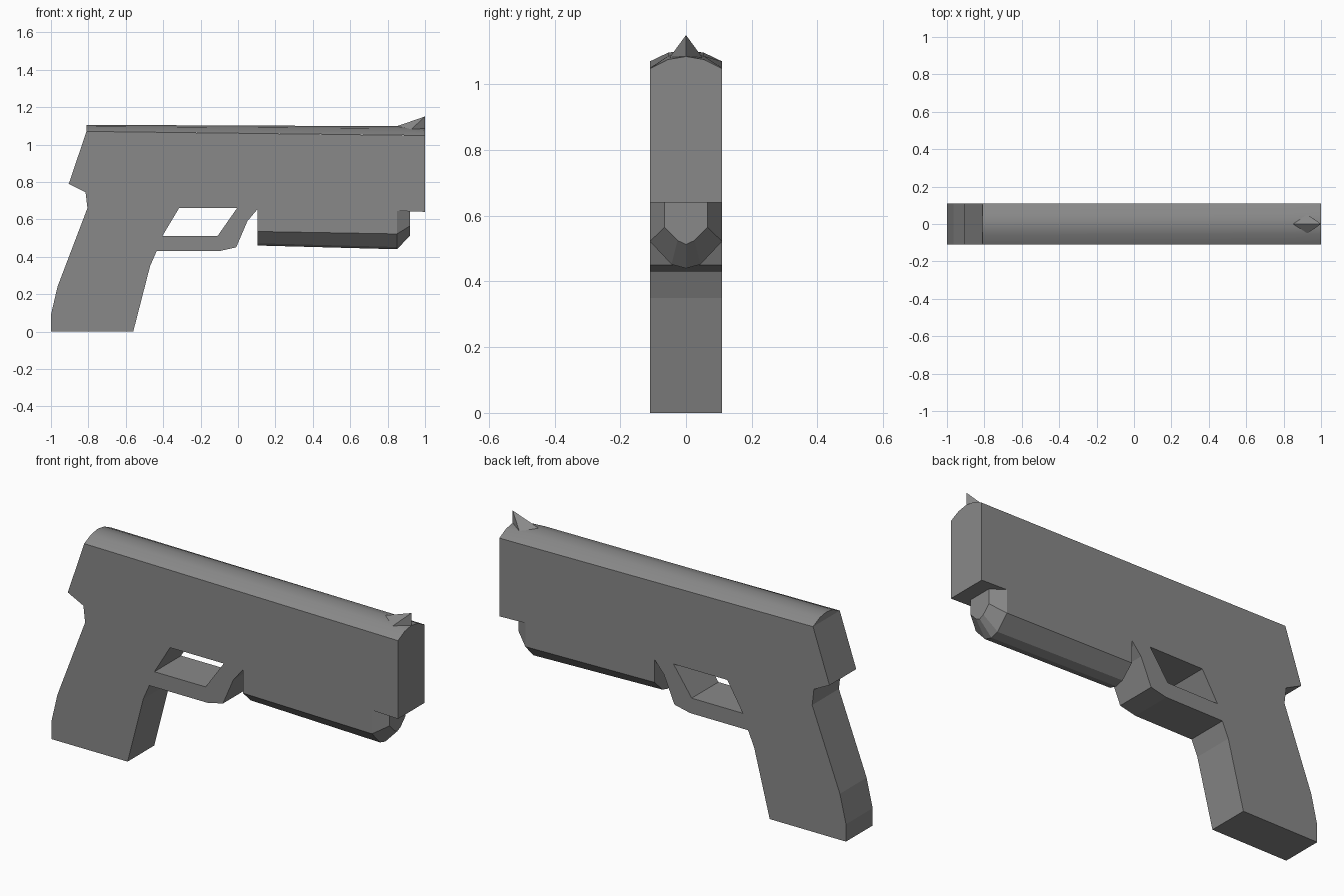
import bpy
import bmesh

if "Cube" in bpy.data.objects:
    bpy.data.objects.remove(bpy.data.objects["Cube"], do_unlink=True)

HALF = 0.11  # half thickness of the whole model

grey = bpy.data.materials.new("gunmetal grey")
grey.use_nodes = True
colour = (0.25, 0.25, 0.25, 1)
grey.diffuse_color = colour
grey.node_tree.nodes["Principled BSDF"].inputs["Base Color"].default_value = colour


def finish(name, bm, smooth=None):
    bmesh.ops.recalc_face_normals(bm, faces=bm.faces)
    mesh = bpy.data.meshes.new(name)
    bm.to_mesh(mesh)
    bm.free()
    mesh.materials.append(grey)
    obj = bpy.data.objects.new(name, mesh)
    bpy.context.collection.objects.link(obj)
    if smooth:
        bpy.ops.object.select_all(action="DESELECT")
        obj.select_set(True)
        bpy.context.view_layer.objects.active = obj
        bpy.ops.object.shade_smooth_by_angle(angle=smooth)
    return obj


def plate(name, loops):
    """Extrude an x-z outline, with optional holes, through the thickness."""
    bm = bmesh.new()
    edges = []
    for loop in loops:
        verts = [bm.verts.new((x, -HALF, z)) for x, z in loop]
        edges += [bm.edges.new((a, b)) for a, b in zip(verts, verts[1:] + verts[:1])]
    bmesh.ops.triangle_fill(bm, edges=edges, use_beauty=True)
    out = bmesh.ops.extrude_face_region(bm, geom=bm.faces[:], use_keep_orig=True)
    moved = [v for v in out["geom"] if isinstance(v, bmesh.types.BMVert)]
    bmesh.ops.translate(bm, verts=moved, vec=(0, 2 * HALF, 0))
    return finish(name, bm)


def loft(name, sections, smooth=None):
    """Join closed cross-sections, each given as (x, [(y, z), ...])."""
    bm = bmesh.new()
    rings = [[bm.verts.new((x, y, z)) for y, z in pts] for x, pts in sections]
    n = len(rings[0])
    for a, b in zip(rings, rings[1:]):
        for i in range(n):
            j = (i + 1) % n
            bm.faces.new((a[i], a[j], b[j], b[i]))
    bm.faces.new(rings[0])
    bm.faces.new(rings[-1])
    return finish(name, bm, smooth)


def mirrored(half):
    """Complete a symmetric section from its +y half, ending on the centre line."""
    return half + [(-y, z) for y, z in reversed(half[:-1])]


# Frame: slide, grip and trigger guard in one outline, with the trigger opening
outline = [
    (-1, 0), (-0.56, 0), (-0.47, 0.35), (-0.435, 0.43), (-0.1, 0.43),
    (-0.01, 0.45), (0.05, 0.59), (0.105, 0.655), (0.85, 0.645), (1, 0.64),
    (1, 1.048), (-0.81, 1.07), (-0.905, 0.79), (-0.815, 0.745),
    (-0.805, 0.66), (-0.965, 0.24), (-1, 0.09),
]
opening = [(-0.405, 0.51), (-0.11, 0.51), (-0.005, 0.66), (-0.315, 0.66)]
plate("frame", [outline, opening])


# Rounded top of the slide
def crown(x, side, rise):
    return (x, mirrored([(HALF, side), (0.055, side + rise * 0.75), (0, side + rise)]))


loft("slide_top", [crown(-0.81, 1.07, 0.035), crown(0.85, 1.05, 0.048),
                   crown(1, 1.048, 0.037)], smooth=0.6)


# Rail under the slide, with a bevelled nose
def keel(x, width, top, side, low):
    return (x, mirrored([(width, top), (width, side), (width * 0.4, low + 0.012), (0, low)]))


loft("under_rail", [keel(0.105, HALF, 0.66, 0.535, 0.46),
                    keel(0.85, HALF, 0.65, 0.522, 0.44),
                    keel(0.92, 0.065, 0.65, 0.565, 0.513)])

# Pointed front sight
bm = bmesh.new()
tail, left, nose, right, tip = [bm.verts.new(p) for p in (
    (0.85, 0, 1.098), (0.92, 0.055, 1.075), (1, 0, 1.075), (0.92, -0.055, 1.075), (1, 0, 1.15))]
for a, b in ((tail, left), (left, nose), (nose, right), (right, tail)):
    bm.faces.new((a, b, tip))
bm.faces.new((tail, left, nose))
bm.faces.new((tail, nose, right))
finish("front_sight", bm)
